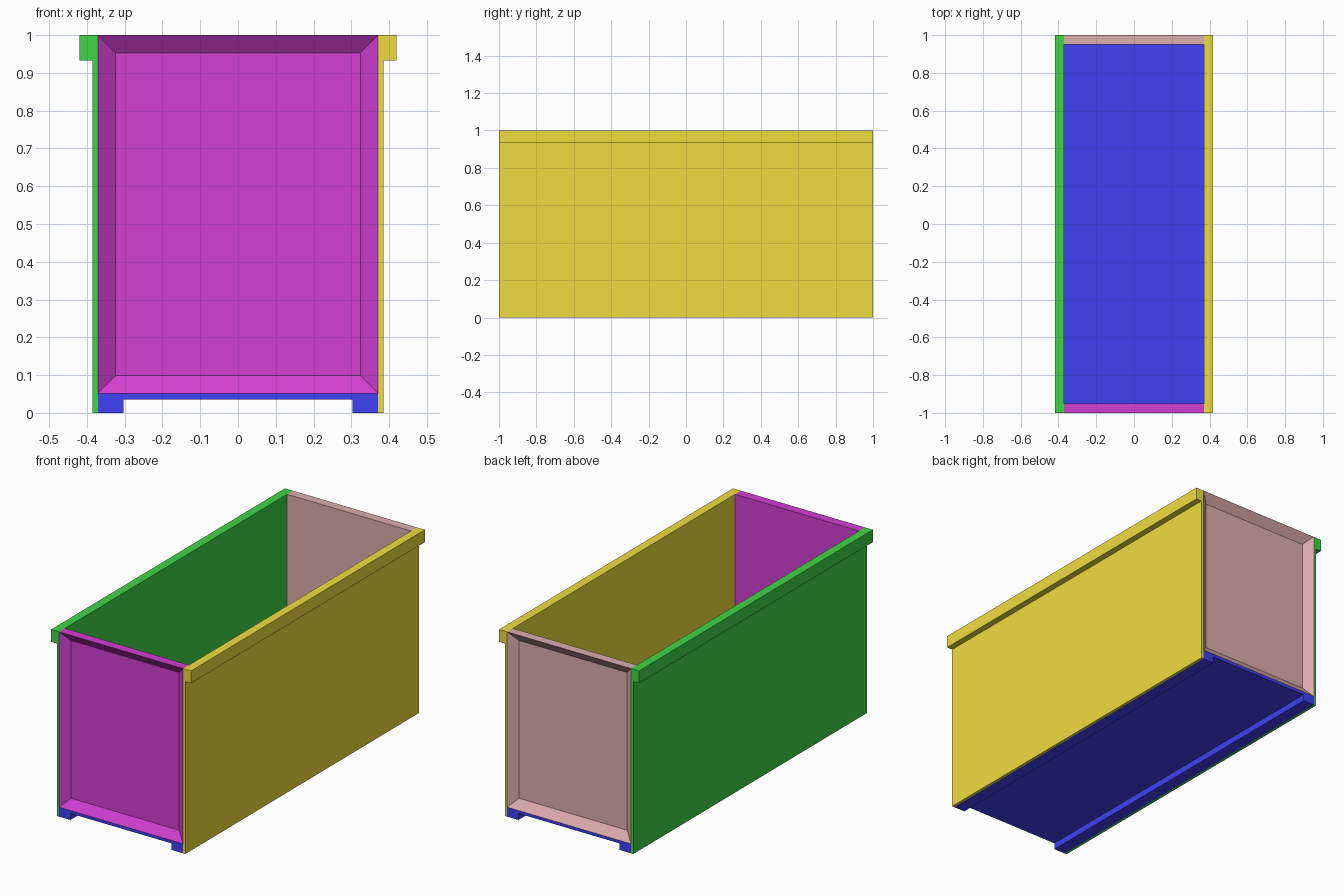
import bpy, bmesh

if "Cube" in bpy.data.objects:
    bpy.data.objects.remove(bpy.data.objects["Cube"])

HALF_L = 1.0       # half length along y
IN_X = 0.371       # inner face of the side walls
FLOOR_Z = 0.051    # top of the floor
END_T = 0.05       # end panel thickness


def finish(bm, name, color):
    bmesh.ops.recalc_face_normals(bm, faces=bm.faces)
    mesh = bpy.data.meshes.new(name)
    bm.to_mesh(mesh)
    bm.free()
    mat = bpy.data.materials.new(name + "_paint")
    mat.diffuse_color = (*color, 1)
    mat.use_nodes = True
    mat.node_tree.nodes["Principled BSDF"].inputs["Base Color"].default_value = mat.diffuse_color
    mesh.materials.append(mat)
    obj = bpy.data.objects.new(name, mesh)
    bpy.context.collection.objects.link(obj)
    return obj


def extrude_profile(name, points, color):
    """Sweep an xz profile along the full length of the box."""
    bm = bmesh.new()
    face = bm.faces.new([bm.verts.new((x, -HALF_L, z)) for x, z in points])
    new = bmesh.ops.extrude_face_region(bm, geom=[face])["geom"]
    verts = [g for g in new if isinstance(g, bmesh.types.BMVert)]
    bmesh.ops.translate(bm, verts=verts, vec=(0, 2 * HALF_L, 0))
    return finish(bm, name, color)


def end_panel(name, side, color):
    """Flat panel with a recessed field on its outer face."""
    bm = bmesh.new()
    bmesh.ops.create_cube(bm, size=1)
    bmesh.ops.scale(bm, verts=bm.verts, vec=(2 * IN_X, END_T, 1 - FLOOR_Z))
    bmesh.ops.translate(bm, verts=bm.verts,
                        vec=(0, side * (HALF_L - END_T / 2), (1 + FLOOR_Z) / 2))
    bm.normal_update()
    outer = [f for f in bm.faces if f.normal.y * side > 0.9]
    bmesh.ops.inset_region(bm, faces=outer, thickness=0.067)
    bmesh.ops.translate(bm, verts=outer[0].verts, vec=(0, -side * 0.035, 0))
    return finish(bm, name, color)


# Floor with two runners along the long edges
extrude_profile("floor", [(-IN_X, 0), (-0.303, 0), (-0.303, 0.035), (0.303, 0.035),
                          (0.303, 0), (IN_X, 0), (IN_X, FLOOR_Z), (-IN_X, FLOOR_Z)],
                (0.05, 0.05, 0.9))

# Thin side walls with an overhanging rim
wall = [(IN_X, 0), (0.385, 0), (0.385, 0.933), (0.419, 0.933), (0.419, 1), (IN_X, 1)]
for name, s, color in (("right_wall", 1, (0.87, 0.72, 0.05)),
                       ("left_wall", -1, (0.05, 0.67, 0.06))):
    extrude_profile(name, [(s * x, z) for x, z in wall], color)

# Recessed end panels standing on the floor
end_panel("front_panel", -1, (0.65, 0.05, 0.65))
end_panel("back_panel", 1, (0.73, 0.42, 0.42))
